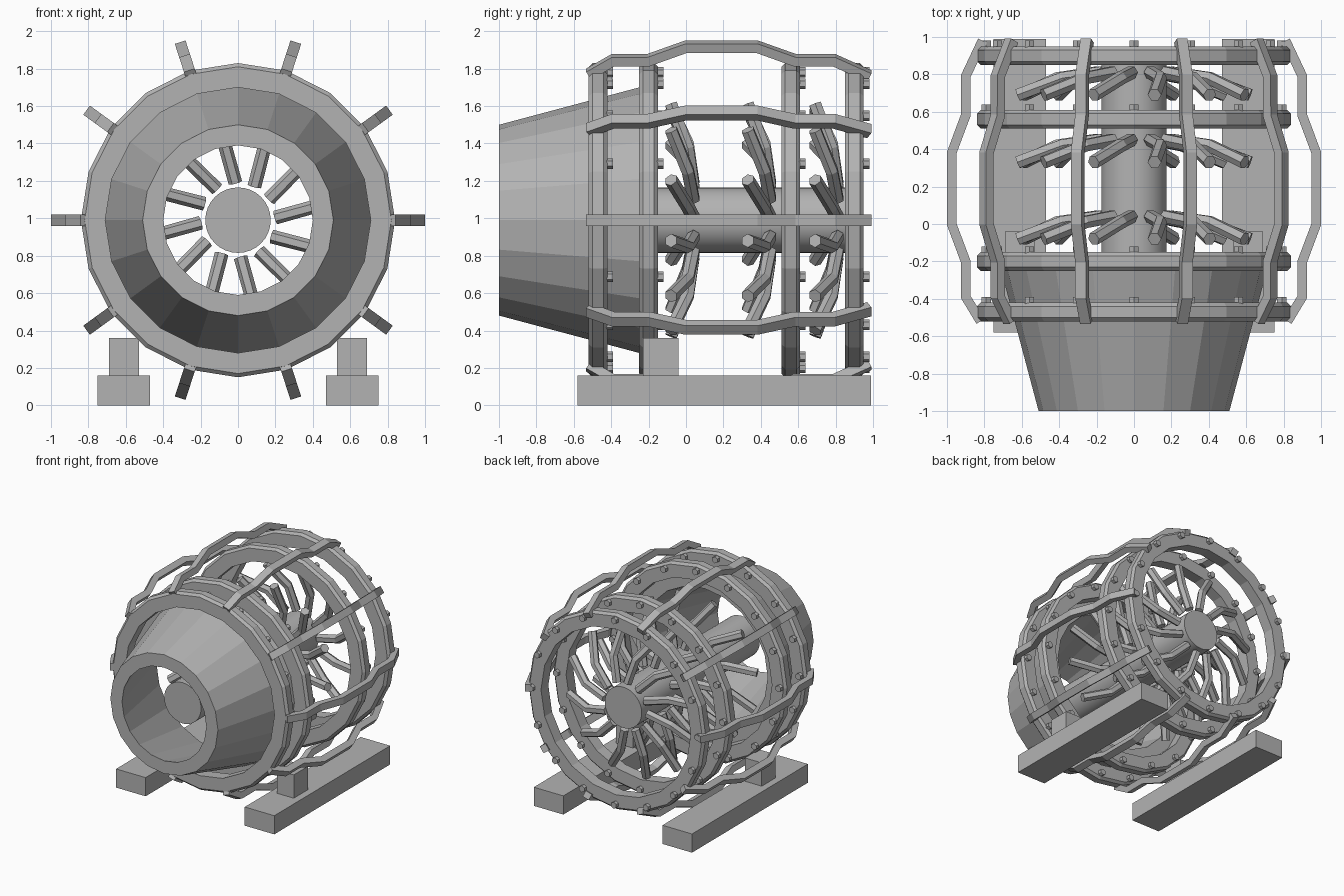
import bpy, bmesh, math
from mathutils import Vector

old = bpy.data.objects.get("Cube")
if old:
    bpy.data.objects.remove(old)

AXIS_Z = 0.99
RING_SIDES = 20

grey = bpy.data.materials.new("steel_grey")
grey.use_nodes = True
grey.diffuse_color = (0.45, 0.45, 0.45, 1)
grey.node_tree.nodes["Principled BSDF"].inputs["Base Color"].default_value = (0.45, 0.45, 0.45, 1)


def finish(name, bm):
    bmesh.ops.recalc_face_normals(bm, faces=bm.faces)
    mesh = bpy.data.meshes.new(name)
    bm.to_mesh(mesh)
    bm.free()
    mesh.materials.append(grey)
    obj = bpy.data.objects.new(name, mesh)
    bpy.context.collection.objects.link(obj)
    return obj


def polar(r, angle, y):
    """Point at a radius and angle around the main axis."""
    return Vector((r * math.cos(angle), y, AXIS_Z + r * math.sin(angle)))


def lathe(name, profile, sides):
    """Closed (radius, y) profile revolved around the main axis."""
    bm = bmesh.new()
    loops = [[bm.verts.new(polar(r, math.tau * i / sides, y)) for r, y in profile]
             for i in range(sides)]
    n = len(profile)
    for i in range(sides):
        a, b = loops[i], loops[(i + 1) % sides]
        for j in range(n):
            k = (j + 1) % n
            bm.faces.new((a[j], a[k], b[k], b[j]))
    return finish(name, bm)


def loft(bm, sections):
    """Skin between matching cross-sections and cap both ends."""
    rows = [[bm.verts.new(p) for p in s] for s in sections]
    n = len(rows[0])
    for a, b in zip(rows, rows[1:]):
        for j in range(n):
            k = (j + 1) % n
            bm.faces.new((a[j], a[k], b[k], b[j]))
    bm.faces.new(rows[0])
    bm.faces.new(rows[-1])


def prism(bm, path, radius, sides=6):
    """Polygonal rod along a bent path."""
    sections = []
    for i, p in enumerate(path):
        t = (path[min(i + 1, len(path) - 1)] - path[max(i - 1, 0)]).normalized()
        u = t.cross(Vector((0, 1, 0)) if abs(t.y) < 0.9 else Vector((1, 0, 0))).normalized()
        v = t.cross(u)
        sections.append([p + radius * (math.cos(a) * u + math.sin(a) * v)
                         for a in (math.tau * j / sides for j in range(sides))])
    loft(bm, sections)


def box(name, x, y, z):
    bm = bmesh.new()
    loft(bm, [[Vector((a, b, h)) for a, b in
               ((x[0], y[0]), (x[1], y[0]), (x[1], y[1]), (x[0], y[1]))] for h in z])
    return finish(name, bm)


# Hollow tapered nozzle
lathe("nozzle", [(0.40, -1.0), (0.51, -1.0), (0.71, -0.25), (0.60, -0.25)], RING_SIDES)

# Hoops with a ring of bolts on their back faces
for i, y in enumerate((-0.52, -0.25, 0.51, 0.85)):
    back = y + 0.1
    lathe(f"hoop_{i + 1}", [(0.71, y), (0.82, y), (0.84, y + 0.02),
                            (0.84, back - 0.02), (0.82, back), (0.71, back)], RING_SIDES)
    bm = bmesh.new()
    for j in range(16):
        a = math.tau * j / 16
        prism(bm, [polar(0.79, a, back - 0.01), polar(0.79, a, back + 0.03)], 0.028)
    finish(f"hoop_bolts_{i + 1}", bm)

# Bent cage bars running lengthwise
bar_path = [(0.82, -0.52), (0.90, -0.39), (0.90, -0.20), (0.975, 0.0),
            (0.975, 0.38), (0.90, 0.58), (0.90, 0.79), (0.81, 0.98)]
for i in range(10):
    a = math.tau * i / 10
    side = Vector((-math.sin(a), 0, math.cos(a))) * 0.03
    sections = []
    for j, (r, y) in enumerate(bar_path):
        r0, y0 = bar_path[max(j - 1, 0)]
        r1, y1 = bar_path[min(j + 1, len(bar_path) - 1)]
        length = math.hypot(r1 - r0, y1 - y0)
        dr, dy = 0.026 * (y1 - y0) / length, -0.026 * (r1 - r0) / length
        outer, inner = polar(r + dr, a, y + dy), polar(r - dr, a, y - dy)
        sections.append([outer - side, outer + side, inner + side, inner - side])
    bm = bmesh.new()
    loft(bm, sections)
    finish(f"cage_bar_{i + 1}", bm)

# Central shaft
bm = bmesh.new()
prism(bm, [Vector((0, -0.75, AXIS_Z)), Vector((0, 0.85, AXIS_Z))], 0.175, 32)
shaft = finish("shaft", bm)
bpy.context.view_layer.objects.active = shaft
shaft.select_set(True)
bpy.ops.object.shade_smooth_by_angle()
shaft.select_set(False)

# Three rows of swept, bent hexagonal blades
for i, y in enumerate((0.0, 0.41, 0.77)):
    bm = bmesh.new()
    for j in range(12):
        a = math.tau * j / 12
        prism(bm, [polar(0.20, a + math.radians(4), y + 0.04),
                   polar(0.41, a + math.radians(10), y + 0.01),
                   polar(0.63, a + math.radians(20), y - 0.08)], 0.037)
    finish(f"blade_row_{i + 1}", bm)

# Support skids and posts
for name, s in (("left", 1), ("right", -1)):
    box(f"{name}_skid", (0.47 * s, 0.75 * s), (-0.58, 0.99), (0, 0.16))
    box(f"{name}_post", (0.53 * s, 0.69 * s), (-0.23, -0.04), (0.16, 0.36))
